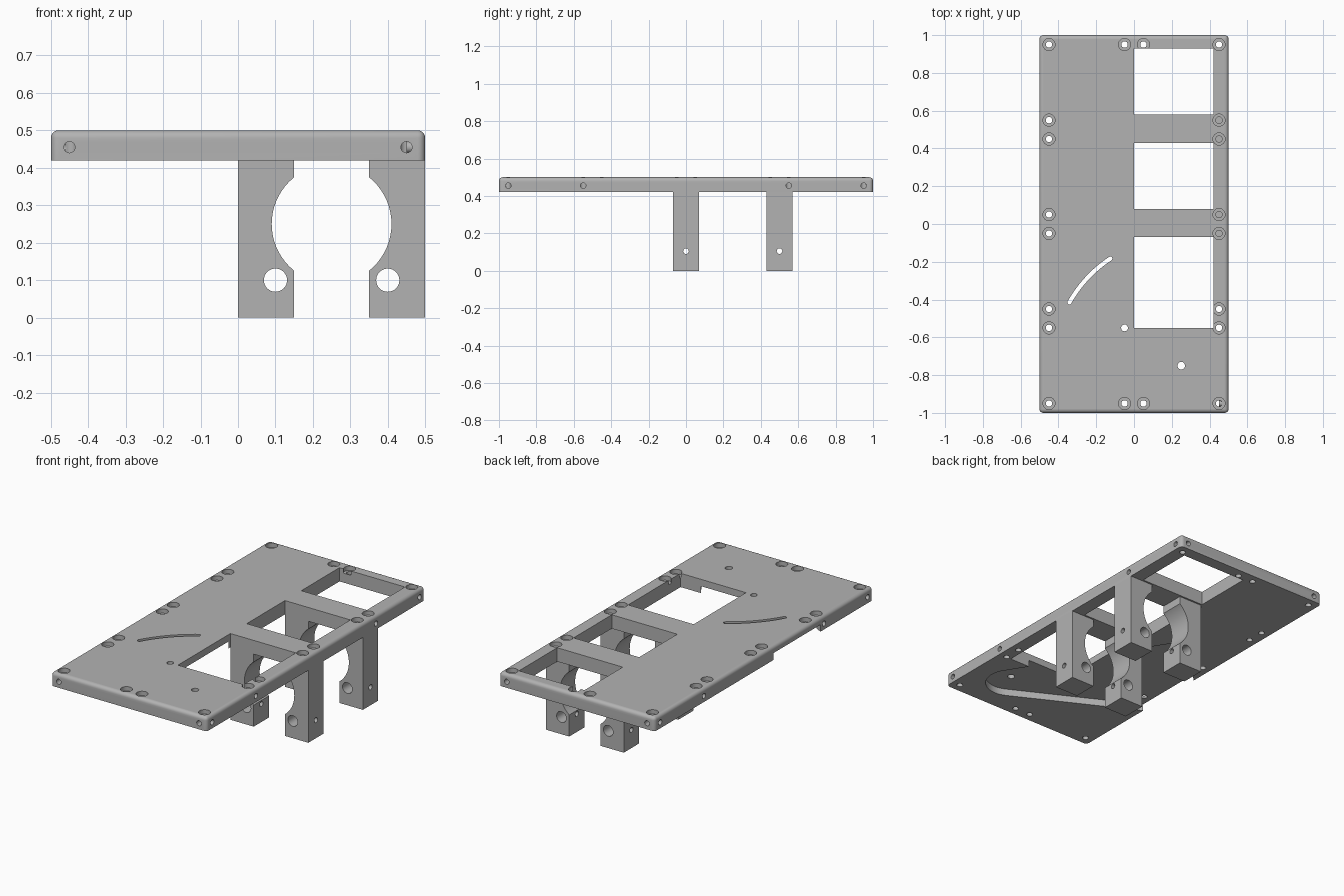
import bpy, bmesh, math
from mathutils import Vector

if "Cube" in bpy.data.objects:
    bpy.data.objects.remove(bpy.data.objects["Cube"], do_unlink=True)

grey = bpy.data.materials.new("plain grey")
grey.use_nodes = True
grey.diffuse_color = (0.45, 0.45, 0.45, 1)
grey.node_tree.nodes["Principled BSDF"].inputs["Base Color"].default_value = (0.45, 0.45, 0.45, 1)

ORDER = {"z": lambda u, v, w: (u, v, w),
         "y": lambda u, v, w: (u, w, v),
         "x": lambda u, v, w: (w, u, v)}


def arc(cx, cy, r, a0, a1, n):
    """Points along an arc, angles in degrees."""
    angles = [math.radians(a0 + (a1 - a0) * i / n) for i in range(n + 1)]
    return [(cx + r * math.cos(a), cy + r * math.sin(a)) for a in angles]


def circle(cx, cy, r, n=24):
    return arc(cx, cy, r, 0, 360, n)[:-1]


def rect(u0, u1, v0, v1):
    return [(u0, v0), (u1, v0), (u1, v1), (u0, v1)]


def prisms(name, profiles, lo, hi, axis="z"):
    """One object made of profiles extruded from lo to hi along an axis."""
    bm = bmesh.new()
    for pts in profiles:
        a, b = [[bm.verts.new(ORDER[axis](u, v, w)) for u, v in pts] for w in (lo, hi)]
        bm.faces.new(a)
        bm.faces.new(b)
        for i in range(len(pts)):
            j = (i + 1) % len(pts)
            bm.faces.new((a[i], a[j], b[j], b[i]))
    bmesh.ops.recalc_face_normals(bm, faces=bm.faces)
    mesh = bpy.data.meshes.new(name)
    bm.to_mesh(mesh)
    bm.free()
    obj = bpy.data.objects.new(name, mesh)
    bpy.context.collection.objects.link(obj)
    mesh.materials.append(grey)
    return obj


def activate(obj):
    bpy.ops.object.select_all(action="DESELECT")
    obj.select_set(True)
    bpy.context.view_layer.objects.active = obj


def cut(obj, *args):
    """Subtract extruded profiles, then discard the cutter."""
    cutter = prisms("cutter", *args)
    cutter.hide_render = True
    activate(obj)
    mod = obj.modifiers.new("cut", "BOOLEAN")
    mod.operation, mod.solver, mod.object = "DIFFERENCE", "EXACT", cutter
    bpy.ops.object.modifier_apply(modifier=mod.name)
    bpy.data.objects.remove(cutter, do_unlink=True)


def finish(obj):
    activate(obj)
    bpy.ops.object.shade_smooth_by_angle(angle=math.radians(30))


# Base plate with rounded top and corner edges
BOTTOM, TOP = 0.42, 0.5
plate = prisms("base_plate", [rect(-0.5, 0.5, -1, 1)], BOTTOM, TOP)
bm = bmesh.new()
bm.from_mesh(plate.data)
edges = [e for e in bm.edges if max(v.co.z for v in e.verts) > TOP - 0.01]
bmesh.ops.bevel(bm, geom=edges, offset=0.02, segments=5, profile=0.5, affect="EDGES")
bm.to_mesh(plate.data)
bm.free()

# Three windows
cut(plate, [rect(0, 0.42, a, b) for a, b in ((0.58, 0.93), (0.08, 0.43), (-0.55, -0.07))], 0.3, 0.6)

# Underside pocket for a swinging lever, around its pivot
PX, PY = 0.25, -0.75
LOW, HIGH, R = 152.5, 122, 0.14


def lever_side(angle, side):
    a = math.radians(angle)
    d, n = Vector((math.cos(a), math.sin(a))), Vector((-math.sin(a), math.cos(a)))
    return tuple(Vector((PX, PY)) + d * math.sqrt(1 - R * R) + n * R * side)


swing = math.degrees(math.asin(R))
pocket = arc(PX, PY, R, LOW + 90, HIGH + 270, 24)
pocket += arc(PX, PY, 1, HIGH - swing, LOW + swing, 32)
cut(plate, [pocket], 0.3, 0.46)

# Curved slot with round ends, pivot hole and small guide hole
SLOT, HALF = 0.68, 0.011
ends = [arc(PX, PY, SLOT, a, a, 1)[0] for a in (123.5, 150.5)]
slot = arc(PX, PY, SLOT + HALF, 123.5, 150.5, 24)
slot += arc(*ends[1], HALF, 150.5, 330.5, 6)[1:-1]
slot += arc(PX, PY, SLOT - HALF, 150.5, 123.5, 24)
slot += arc(*ends[0], HALF, 303.5, 483.5, 6)[1:-1]
cut(plate, [slot, circle(PX, PY, 0.02), circle(-0.05, -0.55, 0.018)], 0.3, 0.6)

# Counterbored screw holes round the border
rows = (0.05, 0.45, 0.55, 0.95)
screws = [(sx * 0.45, sy * y) for sx in (-1, 1) for sy in (-1, 1) for y in rows]
screws += [(sx * 0.05, sy * 0.95) for sx in (-1, 1) for sy in (-1, 1)]
cut(plate, [circle(x, y, 0.017) for x, y in screws], 0.3, 0.6)
cut(plate, [circle(x, y, 0.032) for x, y in screws], 0.475, 0.6)

# Screw holes in the four sides
for s in (-1, 1):
    cut(plate, [circle(x, 0.455, 0.015, 16) for x in (-0.45, 0.45)], s * 0.95, s * 1.1, "y")
    cut(plate, [circle(y, 0.455, 0.015, 16) for y in (-0.95, -0.55, 0.55, 0.95)],
        s * 0.45, s * 0.6, "x")
finish(plate)

# Two pairs of bearing legs with a large bore, rod holes and clamp holes
for label, y in (("front", 0), ("back", 0.5)):
    for side, x0, x1, rod in (("right", 0, 0.15, 0.1), ("left", 0.35, 0.5, 0.4)):
        leg = prisms(f"{label}_{side}_leg", [rect(x0, x1, 0, BOTTOM)], y - 0.07, y + 0.07, "y")
        cut(leg, [circle(0.25, 0.25, 0.16, 64), circle(rod, 0.1, 0.031, 32)], y - 0.2, y + 0.2, "y")
        cut(leg, [circle(y, 0.105, 0.015, 16)], -0.1, 0.6, "x")
        finish(leg)
